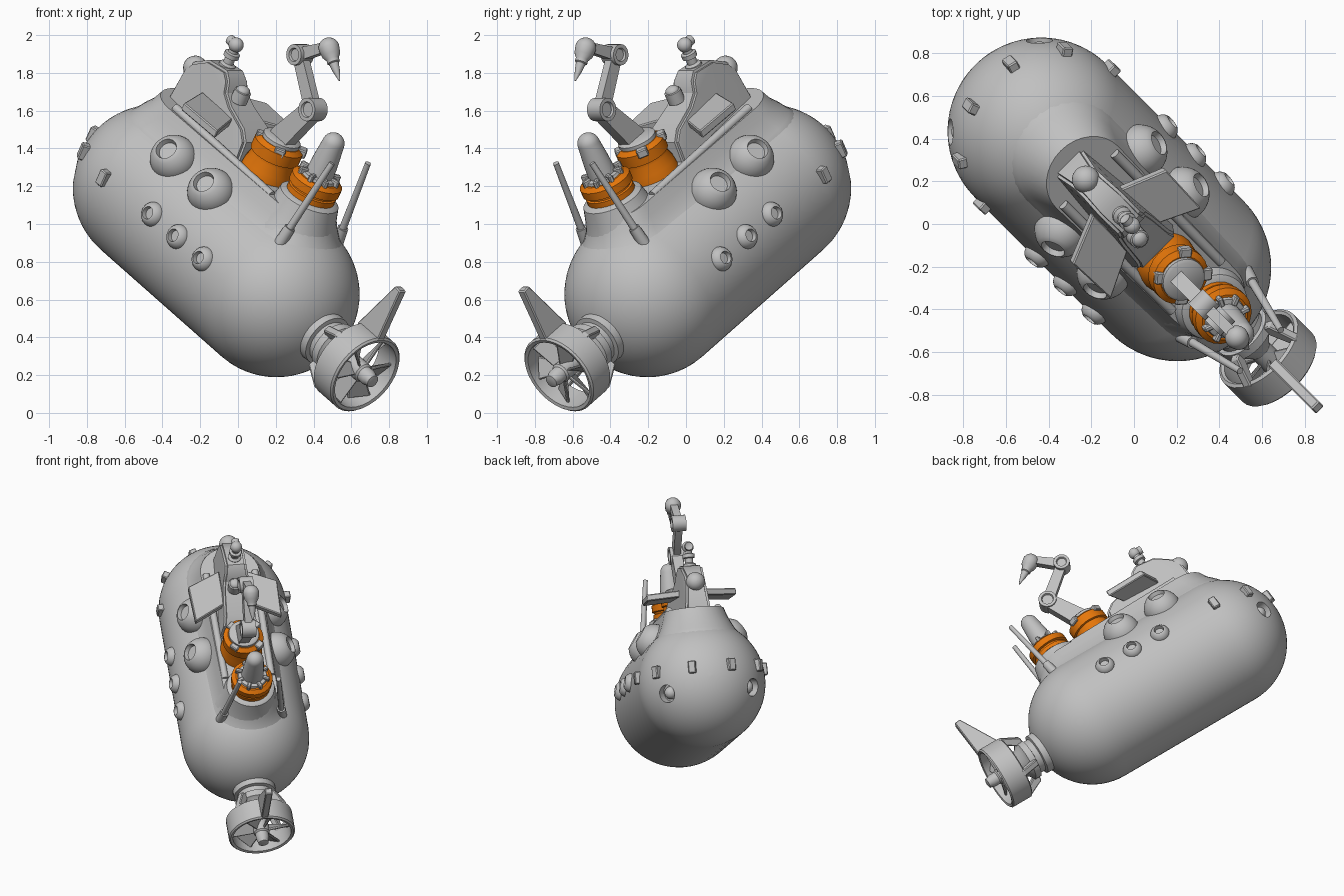
import bpy, bmesh, math
from mathutils import Vector, Matrix

if "Cube" in bpy.data.objects:
    bpy.data.objects.remove(bpy.data.objects["Cube"])

# Tilted frame: u runs to the stern, v sideways, w up from the hull axis
T = math.radians(32)
C, S, Q = math.cos(T), math.sin(T), math.sqrt(0.5)
FRAME = Matrix(((C * Q, Q, S * Q, -0.12), (-C * Q, Q, -S * Q, 0.12), (-S, 0, C, 0.915), (0, 0, 0, 1)))
shift = Vector((0, 0, 0))  # offset of the assembly being built


def material(name, rgb):
    m = bpy.data.materials.new(name)
    m.diffuse_color = (*rgb, 1)
    m.use_nodes = True
    m.node_tree.nodes["Principled BSDF"].inputs["Base Color"].default_value = m.diffuse_color
    return m


GREY = material("hull grey", (0.53, 0.53, 0.53))
ORANGE = material("safety orange", (0.8, 0.185, 0.003))


def finish(name, bm, mat=GREY, angle=35):
    bmesh.ops.remove_doubles(bm, verts=bm.verts, dist=1e-5)
    bmesh.ops.recalc_face_normals(bm, faces=bm.faces)
    bm.transform(FRAME @ Matrix.Translation(shift))
    me = bpy.data.meshes.new(name)
    bm.to_mesh(me)
    bm.free()
    me.materials.append(mat)
    ob = bpy.data.objects.new(name, me)
    bpy.context.collection.objects.link(ob)
    smooth(ob, angle)
    return ob


def smooth(ob, angle=35):
    bpy.ops.object.select_all(action='DESELECT')
    ob.select_set(True)
    bpy.context.view_layer.objects.active = ob
    bpy.ops.object.shade_smooth_by_angle(angle=math.radians(angle))


def loft(bm, rings):
    for a, b in zip(rings, rings[1:]):
        n = len(a)
        for i in range(n):
            bm.faces.new((a[i], a[(i + 1) % n], b[(i + 1) % n], b[i]))


def lathe(name, profile, origin, axis, mat=GREY, seg=32, closed=False):
    """Spin (radius, distance) points about an axis."""
    bm = bmesh.new()
    rot = Vector(axis).to_track_quat('Z', 'Y')
    rings = []
    for r, t in profile:
        r = max(r, 1e-4)
        rings.append([bm.verts.new(Vector(origin) + rot @ Vector(
            (r * math.cos(k * math.tau / seg), r * math.sin(k * math.tau / seg), t))) for k in range(seg)])
    if closed:
        loft(bm, rings + rings[:1])
    else:
        loft(bm, rings)
        bm.faces.new(rings[0])
        bm.faces.new(rings[-1])
    return finish(name, bm, mat)


def rod(name, a, b, r0, r1=None, mat=GREY, seg=12):
    d = Vector(b) - Vector(a)
    return lathe(name, [(r0, 0), (r1 or r0, d.length)], a, d, mat, seg)


def arc(r, a0, a1, n=10, t0=0, flat=1):
    """Arc points, angle measured from the equator towards the axis tip."""
    return [(r * math.cos(math.radians(a0 + (a1 - a0) * i / n)),
             t0 + flat * r * math.sin(math.radians(a0 + (a1 - a0) * i / n))) for i in range(n + 1)]


def link(name, a, b, ra, rb, half):
    """Flat arm segment with rounded ends, lying in the centre plane."""
    bm = bmesh.new()
    for (u, w), r in ((a, ra), (b, rb)):
        for k in range(20):
            for v in (-half, half):
                g = k * math.tau / 20
                bm.verts.new((u + r * math.cos(g), v, w + r * math.sin(g)))
    bmesh.ops.convex_hull(bm, input=bm.verts)
    return finish(name, bm)


def slab(name, pts, off):
    """Polygon pushed along an offset vector."""
    bm = bmesh.new()
    a = [bm.verts.new(p) for p in pts]
    b = [bm.verts.new(Vector(p) + Vector(off)) for p in pts]
    loft(bm, [a, b])
    bm.faces.new(a)
    bm.faces.new(b)
    bmesh.ops.bevel(bm, geom=bm.edges[:], offset=0.006, segments=1, affect='EDGES')
    return finish(name, bm, angle=20)


# Hull: capsule with two bow light sockets cut in
R, BOW, STERN = 0.44, -0.525, 0.54
hull = lathe("hull", arc(R, -90, 0, 16, BOW) + arc(R, 0, 90, 16, STERN), (0, 0, 0), (1, 0, 0), seg=64)
for side in (-1, 1):
    d = Vector((-0.70, 0.69 * side - 0.02, -0.2)).normalized()
    c = Vector((BOW, 0, 0)) + d * R
    cutter = lathe("socket_cutter", [(0.062, -0.06), (0.062, 0.06)], c, d, seg=24)
    cutter.hide_render = True
    mod = hull.modifiers.new("socket", 'BOOLEAN')
    mod.operation, mod.solver, mod.object = 'DIFFERENCE', 'EXACT', cutter
    bpy.context.view_layer.objects.active = hull
    bpy.ops.object.modifier_apply(modifier=mod.name)
    bpy.data.objects.remove(cutter)
    lathe("bow_light", [(0.045, 0)] + arc(0.045, 0, 90, 6, 0.01), c - d * 0.065, d, seg=20)
smooth(hull)

# Bow nubs: small blocks fanned around the nose
for deg in (-90, -54, -18, 18, 54, 90):
    g = math.radians(deg - 2)
    d = Vector((-math.cos(g), math.sin(g), 0))
    t = Vector((-d.y, d.x, 0)) * 0.026
    p = Vector((BOW, 0, 0.07)) + d * 0.40
    z = Vector((0, 0, 0.043))
    slab("bow_nub", [p - t - z, p + t - z, p + t + z, p - t + z], d * 0.066)

# Deck fairing: stacked stadium outlines with a flared foot
bm = bmesh.new()
rings = []
for w, r, front, r2, rear in ((0.2, 0.31, -0.53, 0.31, 0.53), (0.33, 0.285, -0.53, 0.275, 0.53),
                              (0.36, 0.265, -0.525, 0.25, 0.52), (0.4, 0.245, -0.52, 0.225, 0.50),
                              (0.45, 0.225, -0.50, 0.205, 0.48), (0.515, 0.205, -0.49, 0.185, 0.46)):
    ring = []
    for uc, rad, a0 in ((rear, r2, -90), (front, r, 90)):
        for k in range(17):
            g = math.radians(a0 + k * 180 / 16)
            ring.append(bm.verts.new((uc + rad * math.cos(g), rad * math.sin(g), w)))
    rings.append(ring)
loft(bm, rings)
bm.faces.new(rings[0])
bm.faces.new(rings[-1])
finish("deck_fairing", bm)

# Sail: side profile narrowing towards the top and the bow
shift = Vector((0, -0.012, 0))
outline = [(-0.62, 0.5), (-0.615, 0.69), (-0.58, 0.75), (-0.48, 0.825), (-0.34, 0.845), (-0.29, 0.81),
           (-0.26, 0.755), (-0.19, 0.715), (-0.04, 0.67), (0.02, 0.62), (0.05, 0.5)]
bm = bmesh.new()
sides = [[bm.verts.new((u, s * (0.14 - 0.2 * (w - 0.5)) * min(1, 0.62 + 2.7 * (u + 0.62)), w))
          for u, w in outline] for s in (-1, 1)]
loft(bm, sides)
for f in sides:
    bmesh.ops.triangulate(bm, faces=[bm.faces.new(f)])
bmesh.ops.recalc_face_normals(bm, faces=bm.faces)
sharp = [e for e in bm.edges if e.is_manifold and e.calc_face_angle() > math.radians(50)]
bmesh.ops.bevel(bm, geom=sharp, offset=0.014, segments=2, affect='EDGES')
finish("sail", bm, angle=30)
lathe("sail_front_lamp", arc(0.065, -90, 90, 14), (-0.6, 0, 0.70), (-1, 0, 0), seg=24)
lathe("sail_dome", [(0.046, 0), (0.046, 0.065)] + arc(0.038, 0, 90, 6, 0.068, 0.7), (-0.215, -0.02, 0.73), (0, 0, 1), seg=20)

# Periscope
lathe("periscope", [(0.045, 0), (0.045, 0.03), (0.028, 0.04), (0.028, 0.07), (0.042, 0.075), (0.042, 0.1),
      (0.026, 0.105), (0.026, 0.15)], (-0.405, 0, 0.815), (0, 0, 1), seg=20)
lathe("periscope_head", arc(0.04, -90, 45, 10) + [(0.028, 0.055), (0.02, 0.05)], (-0.405, 0, 0.965), (-1, 0, 0), seg=20)

for side in (-1, 1):
    # Swept sail planes
    shift = Vector((0, -0.025, 0))
    slab("sail_plane", [(-0.41, 0.08 * side, 0.625), (-0.14, 0.08 * side, 0.625),
         (-0.015, 0.30 * side, 0.625), (-0.30, 0.31 * side, 0.625)], (0, 0, 0.045))
    shift = Vector((0, 0, 0))
    # Deck rails
    rod("deck_rail", (-0.48, 0.17 * side, 0.525), (0.37, 0.162 * side, 0.51), 0.024)
    # Whip antennas
    a, b = Vector((0.6, 0.215 * side, 0.35)), Vector((0.64, 0.135 * side, 0.88))
    rod("antenna", a, b, 0.022, 0.016)
    rod("antenna_socket", a, a + (b - a) * 0.2, 0.034, 0.03)
    # Large domed portholes on the shoulder
    for u in (-0.27, 0.06):
        lathe("large_porthole", arc(0.128, -50, 60, 12) + [(0.058, 0.112), (0.05, 0.085)],
              (u, 0.26 * side, 0.338), (0, 0.78 * side, 0.54), seg=32)
    # Small side portholes
    for u in (-0.112, 0.112, 0.335):
        lathe("small_porthole", arc(0.067, -30, 55, 8, 0, 0.85) + [(0.034, 0.047), (0.03, 0.022)],
              (u, 0.42 * side, 0.09), (0, 0.97 * side, 0.22), seg=24)

# Rear turret: cone, orange ring, clamps and tall dome
shift = Vector((0, -0.008, 0))
U, A = 0.485, 0.155
lathe("turret_cone", [(0.25, 0.34), (0.215, 0.41), (0.185, 0.49), (0.165, 0.57), (0.14, 0.585)], (U, 0, 0), (0, 0, 1), seg=40)
lathe("turret_ring", [(0.135, 0.57), (0.135, 0.615), (0.125, 0.62), (0.125, 0.63), (0.142, 0.635), (0.142, 0.68),
      (0.115, 0.70)], (U, 0, 0), (0, 0, 1), ORANGE, 24)
lathe("turret_dome", [(0.108, 0.685), (0.098, 0.715), (0.076, 0.72), (0.07, 0.81)] + arc(0.06, 0, 90, 8, 0.905),
      (U, 0, 0), (0, 0, 1), seg=28)

# Arm turret: orange flared drum with grey cap
lathe("arm_drum", [(0.15, 0.49), (0.142, 0.56), (0.125, 0.61), (0.125, 0.625), (0.138, 0.63), (0.138, 0.695), (0.11, 0.715)],
      (A, -0.012, 0), (0, 0, 1), ORANGE, 24)
lathe("arm_cap", [(0.105, 0.705), (0.105, 0.735), (0.09, 0.745)], (A, -0.012, 0), (0, 0, 1), seg=28)
for uc, r, w, n in ((U, 0.102, 0.688, 8), (A, 0.125, 0.675, 4)):
    for k in range(n):
        g = (k + 0.5) * math.tau / n
        d = Vector((math.cos(g), math.sin(g), 0))
        t = Vector((-d.y, d.x, 0)) * (0.013 if n == 8 else 0.03)
        p, z = Vector((uc, 0, w)) + d * (r - 0.03), Vector((0, 0, 0.045))
        slab("ring_clamp", [p - t, p + t, p + t + z, p - t + z], d * 0.048)

# Manipulator arm
shift = Vector((0.028, -0.035, 0.012))
shoulder, elbow, wrist, hand = (0.14, 0.73), (0.256, 0.98), (0.02, 1.175), (0.18, 1.325)
link("arm_lower", shoulder, elbow, 0.065, 0.05, 0.036)
link("arm_middle", elbow, wrist, 0.04, 0.035, 0.025)
link("arm_upper", wrist, hand, 0.035, 0.025, 0.026)
for (u, w), r in ((elbow, 0.062), (wrist, 0.056)):
    lathe("arm_joint", [(r - 0.025, -0.036), (r - 0.02, -0.048), (r, -0.048), (r, 0.048), (r - 0.02, 0.048),
          (r - 0.025, 0.036)], (u, 0, w), (0, 1, 0), seg=24)
lathe("arm_hand", arc(0.056, -90, 0, 8) + [(0.05, 0.04), (0.034, 0.065), (0.034, 0.085), (0.026, 0.09), (0.02, 0.13),
      (0.004, 0.19)], (0.185, 0, 1.32), (0.15, 0, -0.1), seg=20)

# Stern neck
X = (1, 0, 0)
shift = Vector((0.012, 0, -0.01))
lathe("stern_neck", [(0.15, 0.88), (0.145, 0.985), (0.122, 0.99), (0.122, 1.03), (0.142, 1.035), (0.142, 1.08), (0.11, 1.10),
      (0.055, 1.18)], (0, 0, 0), X)
# Propeller duct, struts and rudder
lathe("propeller_duct", [(0.215, 1.16), (0.23, 1.17), (0.23, 1.315), (0.22, 1.325), (0.202, 1.32), (0.202, 1.17)],
      (0, 0, 0), X, seg=32, closed=True)
for k in range(4):
    g = math.radians(45 + 90 * k)
    d, t = Vector((0, math.cos(g), math.sin(g))), Vector((0, -math.sin(g), math.cos(g))) * 0.022
    p = [Vector((u, 0, 0)) + d * r - t for u, r in ((1.04, 0.13), (1.04, 0.17), (1.17, 0.235), (1.21, 0.21), (1.09, 0.13))]
    slab("duct_strut", p, t * 2)
slab("rudder", [(1.14, -0.025, 0.21), (1.32, -0.025, 0.215), (1.325, -0.025, 0.525), (1.28, -0.025, 0.53)], (0, 0.05, 0))
# Propeller
lathe("propeller_hub", [(0.055, 1.16), (0.055, 1.30), (0.045, 1.31), (0.045, 1.35), (0.036, 1.37), (0.036, 1.385), (0.02, 1.39)],
      (0, 0, 0), X, seg=20)
for k in range(6):
    g = k * math.tau / 6
    d, t = Vector((0, math.cos(g), math.sin(g))), Vector((0, -math.sin(g), math.cos(g)))
    o = Vector((1.25, 0, 0))
    a, b = Vector((0.035, 0, 0)) + t * 0.018, Vector((0.03, 0, 0)) + t * 0.055
    slab("propeller_blade", [o + d * 0.04 - a, o + d * 0.04 + a, o + d * 0.198 + b, o + d * 0.198 - b],
         Vector((0.014, 0, 0)) - t * 0.008)
